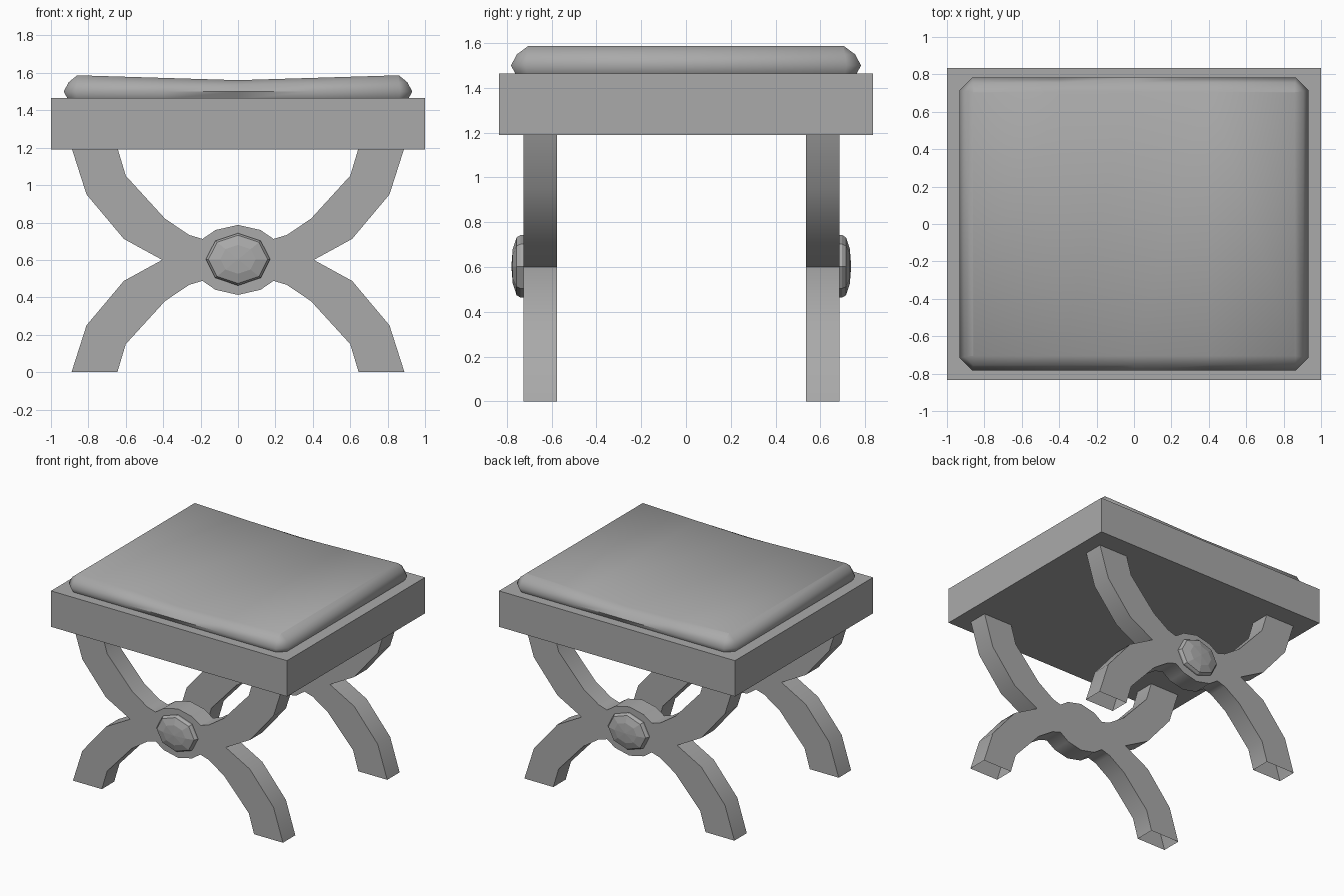
import bpy
import bmesh
import math

cube = bpy.data.objects.get("Cube")
if cube:
    bpy.data.objects.remove(cube, do_unlink=True)

grey = bpy.data.materials.new("plain_grey")
grey.use_nodes = True
grey.diffuse_color = (0.4, 0.4, 0.4, 1)
grey.node_tree.nodes["Principled BSDF"].inputs["Base Color"].default_value = (0.4, 0.4, 0.4, 1)


def finish(name, bm, smooth_angle=0):
    """Turn a bmesh into a named, coloured object."""
    bmesh.ops.remove_doubles(bm, verts=bm.verts, dist=0.0005)
    bmesh.ops.recalc_face_normals(bm, faces=bm.faces)
    mesh = bpy.data.meshes.new(name)
    bm.to_mesh(mesh)
    bm.free()
    mesh.materials.append(grey)
    obj = bpy.data.objects.new(name, mesh)
    bpy.context.collection.objects.link(obj)
    if smooth_angle:
        bpy.ops.object.select_all(action='DESELECT')
        obj.select_set(True)
        bpy.context.view_layer.objects.active = obj
        bpy.ops.object.shade_smooth_by_angle(angle=math.radians(smooth_angle))
    return obj


def bridge(bm, a, b):
    """Join two closed rings with quads."""
    n = len(a)
    for i in range(n):
        bm.faces.new((a[i], a[(i + 1) % n], b[(i + 1) % n], b[i]))


# Seat frame: a plain box
bm = bmesh.new()
bmesh.ops.create_cube(bm, size=1)
for v in bm.verts:
    v.co.x *= 2
    v.co.y *= 1.67
    v.co.z = 1.465 if v.co.z > 0 else 1.19
finish("seat_frame", bm)

# Cushion: stacked cut-corner rings, dipping towards the middle of the top
COLUMNS = (-0.4, 0, 0.4)


def cushion_ring(bm, hx, hy, cut, z, dip):
    right = [(hx - cut, -hy), (hx, cut - hy), (hx, hy - cut), (hx - cut, hy)]
    left = [(-x, -y) for x, y in right]
    pts = ([(x, -hy) for x in COLUMNS] + right
           + [(x, hy) for x in reversed(COLUMNS)] + left)
    return [bm.verts.new((x, y, z - dip * max(0, 1 - abs(x) / 0.86))) for x, y in pts]


bm = bmesh.new()
RINGS = [(0.91, 0.76, 0.05, 1.46, 0),
         (0.932, 0.782, 0.065, 1.5, 0),
         (0.905, 0.755, 0.045, 1.55, 0.014),
         (0.86, 0.705, 0.001, 1.587, 0.026)]
rings = [cushion_ring(bm, *r) for r in RINGS]
for a, b in zip(rings, rings[1:]):
    bridge(bm, a, b)
top = rings[-1]
bm.faces.new(list(reversed(rings[0])))
# Top strips run front to back between the columns
bm.faces.new((top[0], top[1], top[8], top[9]))
bm.faces.new((top[1], top[2], top[7], top[8]))
bm.faces.new((top[2],) + tuple(top[3:8]))
bm.faces.new((top[0], top[9]) + tuple(top[10:14]))
finish("cushion", bm, 60)

# Curved X legs: one quarter outline, mirrored both ways about the hub
HUB_Z = 0.6
QUARTER = [(0, 0.187), (0.12, 0.16), (0.19, 0.112), (0.26, 0.133), (0.39, 0.22),
           (0.6, 0.45), (0.645, 0.6), (0.89, 0.6), (0.81, 0.35), (0.61, 0.112), (0.405, 0)]
back = QUARTER[::-1]
OUTLINE = (QUARTER[:-1] + [(x, -z) for x, z in back[:-1]]
           + [(-x, -z) for x, z in QUARTER[:-1]] + [(-x, z) for x, z in back[:-1]])


def x_leg(name, y0, y1):
    bm = bmesh.new()
    a, b = [[bm.verts.new((x, y, z + HUB_Z)) for x, z in OUTLINE] for y in (y0, y1)]
    bm.faces.new(a)
    bm.faces.new(b[::-1])
    bridge(bm, a, b)
    # The feet and the ends under the seat are open
    ends = [f for f in bm.faces
            if all(abs(abs(v.co.z - HUB_Z) - 0.6) < 0.001 for v in f.verts)]
    bmesh.ops.delete(bm, geom=ends, context='FACES')
    finish(name, bm, 60)


# Medallions: faceted oval domes with a steep rim
def medallion(name, y, direction):
    bm = bmesh.new()
    rings = []
    for scale, depth in ((1, -0.01), (1, 0.012), (0.92, 0.03), (0.55, 0.047)):
        ring = []
        for i in range(8):
            t = math.tau * i / 8
            ring.append(bm.verts.new((0.172 * scale * math.cos(t), y + direction * depth,
                                      HUB_Z + 0.003 + 0.14 * scale * math.sin(t))))
        rings.append(ring)
    for a, b in zip(rings, rings[1:]):
        bridge(bm, a, b)
    tip = bm.verts.new((0, y + direction * 0.053, HUB_Z + 0.003))
    for i in range(8):
        bm.faces.new((rings[-1][i], rings[-1][(i + 1) % 8], tip))
    bm.faces.new(rings[0][::-1])
    finish(name, bm)


x_leg("front_leg", -0.727, -0.577)
x_leg("back_leg", 0.535, 0.685)
medallion("front_medallion", -0.727, -1)
medallion("back_medallion", 0.685, 1)
